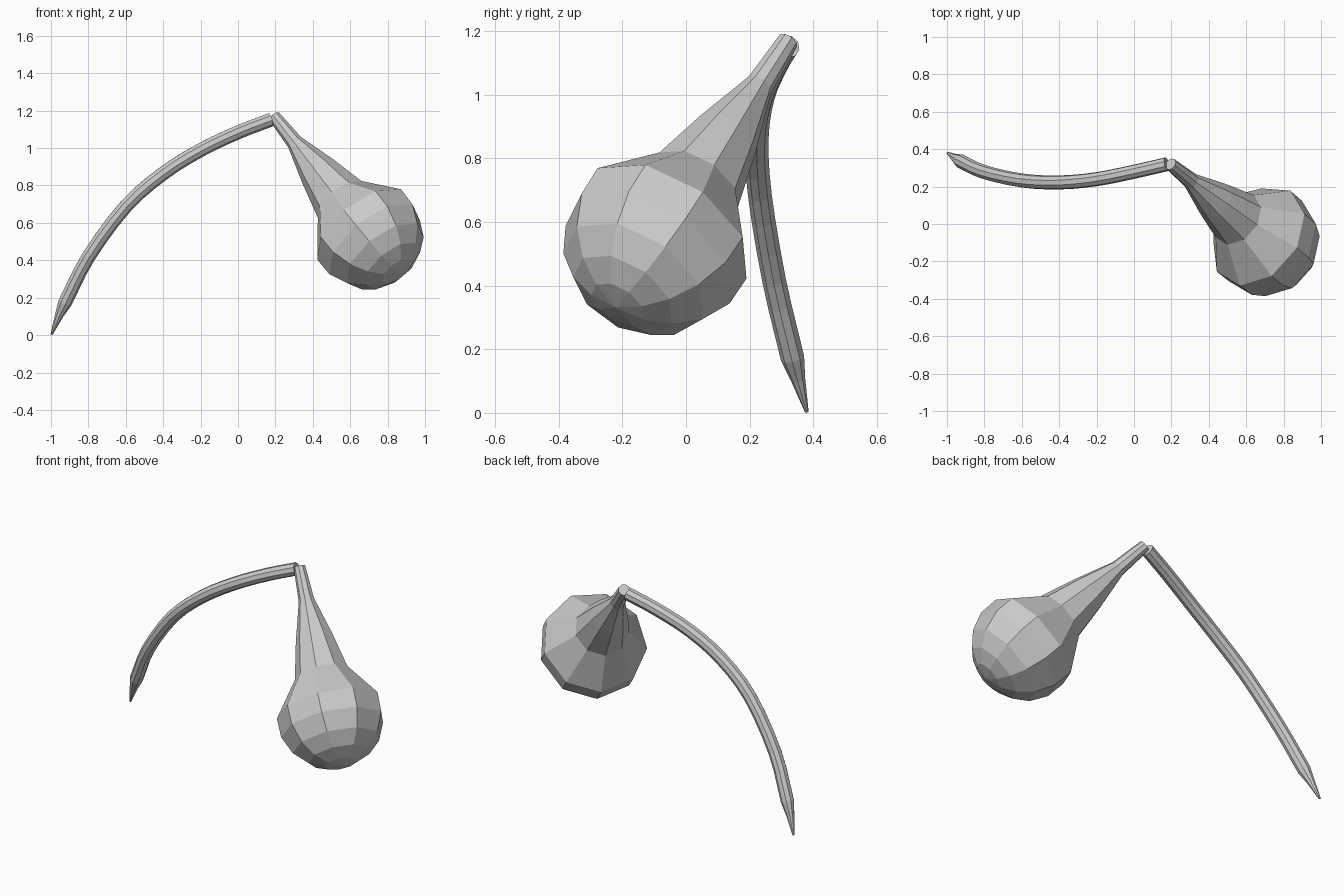
import bpy, bmesh, math
from mathutils import Vector

if "Cube" in bpy.data.objects:
    bpy.data.objects.remove(bpy.data.objects["Cube"])

SIDES = 9

def loft(name, centres, radii, fixed, phase=0.0):
    """Flat-faced tube: rings of SIDES points; 'fixed' is the first ring axis."""
    bm = bmesh.new()
    rings = []
    n = len(centres)
    for i, (c, r) in enumerate(zip(centres, radii)):
        d = (centres[min(i + 1, n - 1)] - centres[max(i - 1, 0)]).normalized()
        u = (fixed - d * fixed.dot(d)).normalized()
        v = u.cross(d)
        rings.append([bm.verts.new(c + r * (u * math.cos(a) + v * math.sin(a)))
                      for a in (phase + k * math.tau / SIDES for k in range(SIDES))])
    for a, b in zip(rings, rings[1:]):
        for k in range(SIDES):
            j = (k + 1) % SIDES
            bm.faces.new((a[k], a[j], b[j], b[k]))
    bm.faces.new(rings[0])
    bm.faces.new(rings[-1])
    bmesh.ops.recalc_face_normals(bm, faces=bm.faces)
    me = bpy.data.meshes.new(name)
    bm.to_mesh(me)
    bm.free()
    ob = bpy.data.objects.new(name, me)
    bpy.context.collection.objects.link(ob)
    return ob

def smooth_path(pts, steps):
    """Catmull-Rom subdivision of a short point list."""
    p = [2 * pts[0] - pts[1]] + pts + [2 * pts[-1] - pts[-2]]
    out = []
    for a, b, c, d in zip(p, p[1:], p[2:], p[3:]):
        for s in range(steps):
            t = s / steps
            out.append(0.5 * (2 * b + (c - a) * t + (2 * a - 5 * b + 4 * c - d) * t * t
                              + (3 * b - a - 3 * c + d) * t ** 3))
    return out + [pts[-1]]

# Arched stem with a pointed tip, lying in one tilted plane
arch = [Vector(p) for p in ((-.925, .335, .175), (-.8, .277, .42), (-.6, .232, .69),
                            (-.4, .222, .865), (-.2, .24, .99), (0, .28, 1.085),
                            (.175, .32, 1.152))]
arch = smooth_path(arch, 3)
tip = [Vector((-.997, .38, .003)), Vector((-.957, .353, .105))]
loft("stem", tip + arch, [.006, .023] + [.038] * len(arch), Vector((-.14, .339, .158)))

# Bulb on a flared neck, hanging from the top of the stem
top = Vector((.195, .32, 1.168))
axis = Vector((.555, -.454, -.70)).normalized()
profile = [(0, .034), (.2, .045), (.43, .107), (.645, .155)]
for deg in (100, 78, 56, 36, 18, 0.3):
    a = math.radians(deg)
    profile.append((.9 + .297 * math.cos(a), .302 * math.sin(a)))
loft("bulb", [top + axis * s for s, r in profile], [r for s, r in profile],
     Vector((.633, .774, 0)), math.radians(6))
